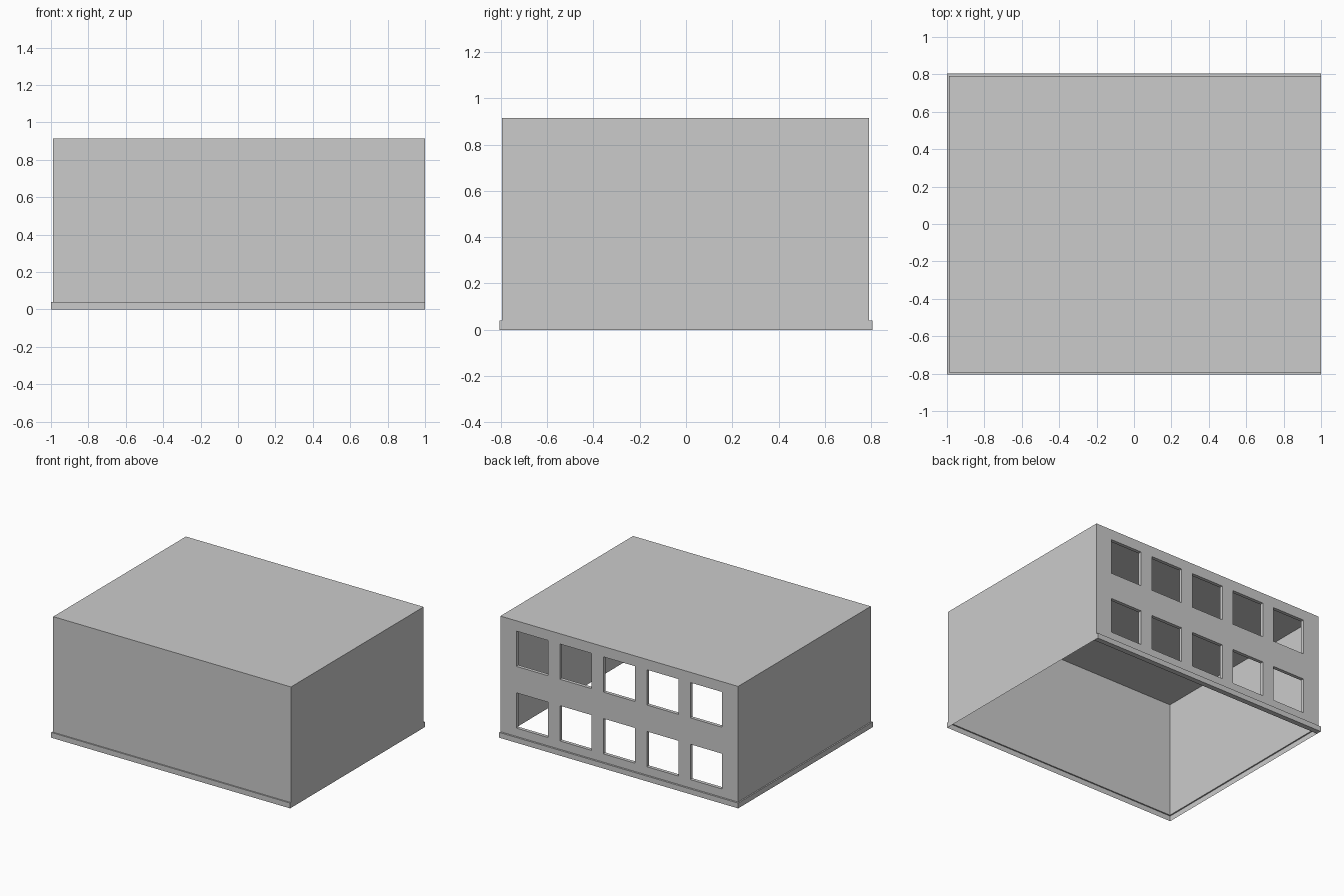
import bpy, bmesh

if "Cube" in bpy.data.objects:
    bpy.data.objects.remove(bpy.data.objects["Cube"])

X0, X1 = -0.99, 1.0          # body sides (right side is flush with the plinth)
Y0, Y1 = -0.795, 0.791       # body front and back
PX, PY, PZ = -1.0, 0.805, 0.04
TOP, DEPTH = 0.915, 0.026    # roof height, facade thickness


def make_object(name, bm):
    mesh = bpy.data.meshes.new(name)
    bm.to_mesh(mesh)
    bm.free()
    obj = bpy.data.objects.new(name, mesh)
    bpy.context.collection.objects.link(obj)
    return obj


def loft(name, paths, cap=None):
    """Join matching open paths with quads, optionally capping the last one."""
    bm = bmesh.new()
    rows = [[bm.verts.new(p) for p in path] for path in paths]
    for a, b in zip(rows, rows[1:]):
        for i in range(len(a) - 1):
            bm.faces.new((a[i], a[i + 1], b[i + 1], b[i]))
    if cap:
        bm.faces.new(rows[-1])
    return make_object(name, bm)


def three_sides(left, front, back, z):
    return [(left, back, z), (left, front, z), (X1, front, z), (X1, back, z)]


# Thin walls on left, front and right, closed by the roof
loft("walls_and_roof", [three_sides(X0, Y0, Y1, PZ), three_sides(X0, Y0, Y1, TOP)], cap=True)

# Plinth skirt, open below, and the narrow ledge on its left and front
loft("plinth_skirt", [three_sides(PX, -PY, PY, 0), three_sides(PX, -PY, PY, PZ)])
loft("plinth_ledge", [three_sides(PX, -PY, PY, PZ)[:3], three_sides(X0, Y0, Y1, PZ)[:3]])

# Solid plinth strip under the facade
bm = bmesh.new()
bmesh.ops.create_cube(bm, size=1)
y_in = Y1 - DEPTH
for v in bm.verts:
    v.co = (PX if v.co.x < 0 else X1, y_in if v.co.y < 0 else PY, 0 if v.co.z < 0 else PZ)
make_object("back_plinth", bm)

# Back facade: grid of cells with the window cells left out
SIZE, PITCH, MID = 0.267, 0.364, 0.005
xs = [X0]
for i in range(-2, 3):
    xs += [MID + i * PITCH - SIZE / 2, MID + i * PITCH + SIZE / 2]
xs.append(X1)
zs = [PZ, 0.103, 0.37, 0.57, 0.837, TOP]
bm = bmesh.new()
grid = [[bm.verts.new((x, Y1, z)) for z in zs] for x in xs]
for i in range(len(xs) - 1):
    for j in range(len(zs) - 1):
        if i % 2 and j % 2:
            continue
        bm.faces.new((grid[i][j], grid[i][j + 1], grid[i + 1][j + 1], grid[i + 1][j]))
bmesh.ops.dissolve_limit(bm, angle_limit=0.01, verts=bm.verts, edges=[])
facade = make_object("window_facade", bm)
solid = facade.modifiers.new("thickness", "SOLIDIFY")
solid.thickness = DEPTH
solid.offset = -1
